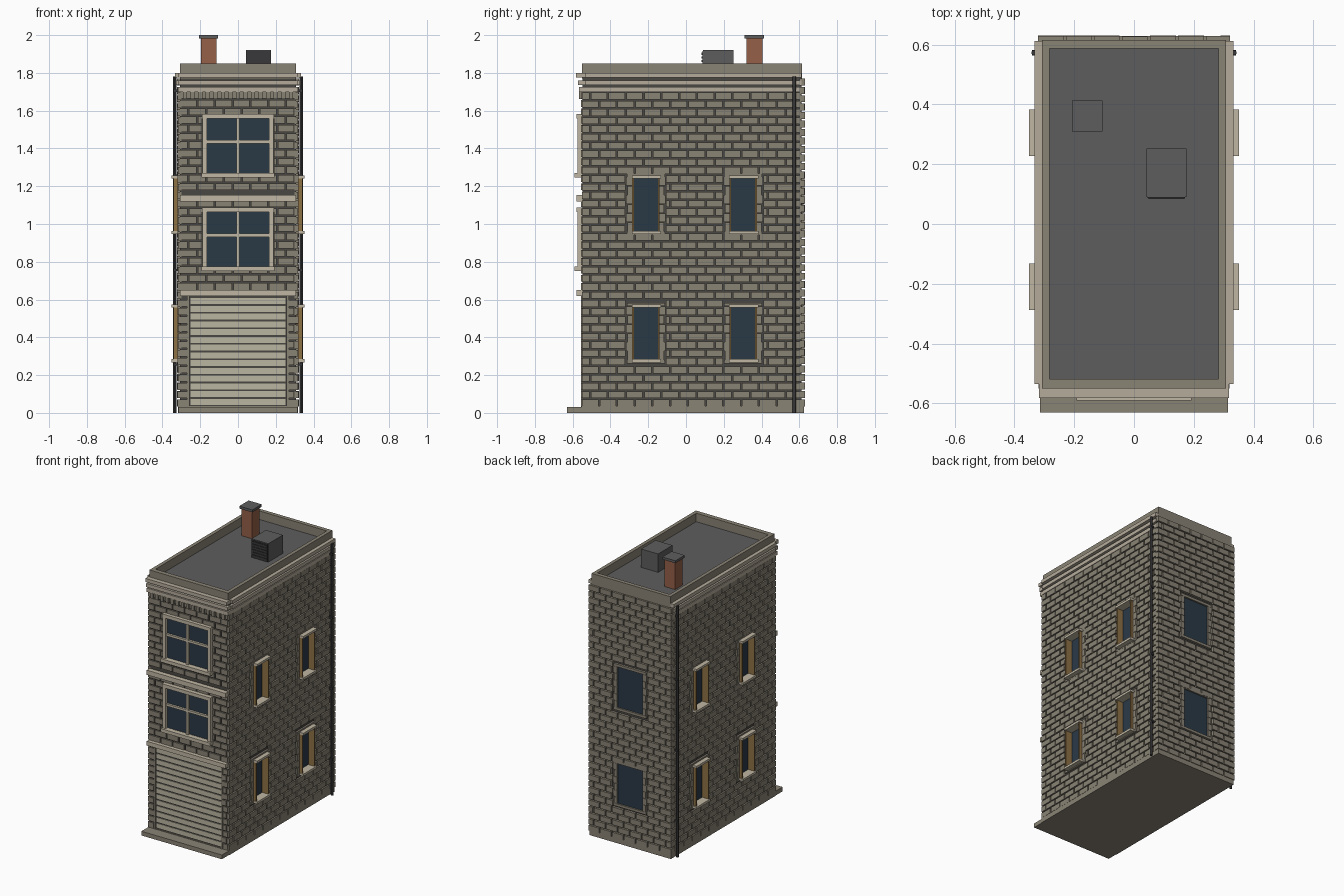
import bpy, bmesh, random
from mathutils import Vector

random.seed(4)
if "Cube" in bpy.data.objects:
    bpy.data.objects.remove(bpy.data.objects["Cube"])


def material(name, *rgb):
    m = bpy.data.materials.new(name)
    m.use_nodes = True
    m.diffuse_color = (*rgb, 1)
    m.node_tree.nodes["Principled BSDF"].inputs["Base Color"].default_value = (*rgb, 1)
    return m


STONE = material("grey brown brick", .255, .228, .178)
MORTAR = material("dark mortar", .068, .064, .056)
TRIM = material("pale stone trim", .53, .475, .37)
CORNICE = material("cornice stone", .46, .41, .33)
DOOR = material("door cream", .50, .47, .36)
GLASS = material("dark blue glass", .023, .041, .062)
WOOD = material("brown wood", .27, .165, .06)
RED = material("red brick", .30, .115, .065)
ROOF = material("roof grey", .11, .11, .11)
IRON = material("dark iron", .04, .04, .043)


def boxes(name, mat, spans):
    """One object from many (x0, x1, y0, y1, z0, z1) boxes."""
    bm = bmesh.new()
    for x0, x1, y0, y1, z0, z1 in spans:
        lo, hi = Vector((x0, y0, z0)), Vector((x1, y1, z1))
        made = bmesh.ops.create_cube(bm, size=1)["verts"]
        for v in made:
            v.co = Vector(a * b for a, b in zip(v.co, hi - lo)) + (lo + hi) / 2
    me = bpy.data.meshes.new(name)
    bm.to_mesh(me)
    bm.free()
    me.materials.append(mat)
    ob = bpy.data.objects.new(name, me)
    bpy.context.collection.objects.link(ob)
    return ob


def on_wall(wall, u0, u1, d0, d1, z0, z1):
    """Box along a wall: u runs along it, d is distance outward."""
    if wall in ("left", "right"):
        s = 1 if wall == "left" else -1
        x0, x1 = sorted((s * d0, s * d1))
        return x0, x1, u0, u1, z0, z1
    s = 1 if wall == "back" else -1
    y0, y1 = sorted((s * d0, s * d1))
    return u0, u1, y0, y1, z0, z1


ROW, LENGTH, GAP = .0445, .094, .008


def brickwork(wall, u0, u1, z0, z1, d0, d1, holes):
    """Running bond, cut back around the holes."""
    spans, rows = [], round((z1 - z0) / ROW)
    step = (z1 - z0) / rows
    for r in range(rows):
        a, b = z0 + r * step + GAP / 2, z0 + (r + 1) * step - GAP / 2
        mid = (a + b) / 2
        u = u0 - (LENGTH / 2 if r % 2 else 0)
        while u < u1:
            pieces = [(max(u, u0), min(u + LENGTH - GAP, u1))]
            for h0, h1, k0, k1 in holes:
                if k0 < mid < k1:
                    pieces = [q for p, e in pieces
                              for q in ((p, min(e, h0)), (max(p, h1), e))]
            depth = d1 - random.uniform(0, .002)
            spans += [on_wall(wall, p, e, d0, depth, a, b)
                      for p, e in pieces if e - p > .008]
            u += LENGTH
    boxes(wall + "_bricks", STONE, spans)


LEVELS = ((.28, .565), (.96, 1.25))
SIDE = ((-.285, -.14), (.23, .375))

# Core with deep side window openings
core = boxes("wall_core", MORTAR, [(-.308, .308, -.547, .612, .02, 1.775)])
cutter = boxes("window_cutter", MORTAR, [
    on_wall(wall, u0, u1, .285, .34, z0, z1)
    for wall in ("left", "right") for u0, u1 in SIDE for z0, z1 in LEVELS])
cutter.hide_render = True
cut = core.modifiers.new("window_openings", "BOOLEAN")
cut.operation, cut.object, cut.solver = "DIFFERENCE", cutter, "EXACT"
bpy.context.view_layer.objects.active = core
bpy.ops.object.modifier_apply(modifier=cut.name)
bpy.data.objects.remove(cutter)

# Plinth and front step
boxes("plinth", STONE, [(-.318, .318, -.552, .624, 0, .036)])
boxes("front_step", STONE, [(-.315, .315, -.63, -.55, 0, .03)])


def surround(wall, u0, u1, z0, z1, d0, d1):
    """Stone blocks of alternating width around a window."""
    spans, n = [], 6
    h = (z1 - z0) / n
    for i in range(n):
        w = .032 if i % 2 else .024
        for a, b in ((u0 - w, u0), (u1, u1 + w)):
            spans.append(on_wall(wall, a, b, d0, d1, z0 + i * h + .001, z0 + (i + 1) * h - .001))
    for z in (z0 - .018, z1):
        spans.append(on_wall(wall, u0 - .028, u1 + .028, d0, d1, z, z + .018))
    boxes(wall + "_window_surround", STONE, spans)


# Side and back windows
side_holes, back_holes = [], []
for z0, z1 in LEVELS:
    for u0, u1 in SIDE:
        side_holes.append((u0 - .034, u1 + .034, z0 - .015, z1 + .015))
        for wall in ("left", "right"):
            surround(wall, u0, u1, z0, z1, .3, .321)
            boxes(wall + "_window_glass", GLASS, [on_wall(wall, u0, u1, .28, .294, z0, z1)])
            boxes(wall + "_window_jambs", WOOD,
                  [on_wall(wall, a, a + .009, .286, .342, z0, z1) for a in (u0, u1 - .009)])
            boxes(wall + "_window_sill_and_head", TRIM,
                  [on_wall(wall, u0 - .002, u1 + .008, .286, .352, z, z + .016)
                   for z in (z0 - .012, z1 - .008)])
    back_holes.append((-.134, .134, z0 - .015, z1 + .015))
    surround("back", -.1, .1, z0, z1, .605, .628)
    boxes("back_window_glass", GLASS, [on_wall("back", -.1, .1, .6, .617, z0, z1)])

# Brick walls
FRONT_WINDOWS = ((.76, 1.085), (1.255, 1.58))
front_holes = [(-.19, .19, a, b) for a, b in FRONT_WINDOWS]
front_holes += [(-.27, .27, 0, .63), (-.4, .4, .62, .65), (-.4, .4, 1.12, 1.155)]
for wall in ("left", "right"):
    brickwork(wall, -.55, .61, .03, 1.7, .3, .32, side_holes)
brickwork("back", -.322, .322, .03, 1.775, .6, .63, back_holes)
brickwork("front", -.306, .306, .03, 1.66, .54, .557, front_holes)

# Front windows
for z0, z1 in FRONT_WINDOWS:
    mid = (z0 + z1) / 2 + .018
    boxes("front_window_glass", GLASS, [on_wall("front", -.17, .17, .54, .553, z0, z1)])
    boxes("front_window_frame", TRIM, [
        on_wall("front", -.188, -.165, .54, .575, z0, z1),
        on_wall("front", .165, .188, .54, .575, z0, z1),
        on_wall("front", -.19, .19, .54, .58, z1 - .022, z1 + .003),
        on_wall("front", -.192, .192, .54, .59, z0 - .01, z0 + .014),
        on_wall("front", -.008, .008, .54, .568, z0, z1),
        on_wall("front", -.165, .165, .54, .568, mid - .008, mid + .008)])

# Belt courses and dentils
boxes("belt_courses", TRIM, [on_wall("front", -.308, .308, .54, .581, a, b)
                             for a, b in ((.62, .65), (1.12, 1.153))])
boxes("dentil_band", STONE, [on_wall("front", -.306, .306, .54, .555, 1.664, 1.7)])
boxes("dentils", STONE, [on_wall("front", x - .011, x + .011, .54, .567, 1.662, 1.7)
                         for x in (-.28 + i * .04 for i in range(15))])

# Roller door with slats and stone guides
boxes("roller_door_slats", DOOR, [on_wall("front", -.252, .252, .54, .551, z, z + .031)
                                  for z in (.043 + i * .041 for i in range(14))])
boxes("roller_door_guides", STONE, [on_wall("front", x - .006, x + .006, .54, .556, .03, .62)
                                    for x in (-.263, .263)])

# Stepped cornice on the front and sides
for z0, z1, side, front in ((1.698, 1.725, .321, .566), (1.735, 1.76, .327, .572),
                            (1.775, 1.8, .333, .582)):
    boxes("front_cornice", CORNICE, [(-.318, .318, -front, -.53, z0, z1)])
    boxes("side_cornice", CORNICE, [(s * side if s < 0 else .29, side if s > 0 else -.29,
                                     -.535, .612, z0, z1) for s in (-1, 1)])

# Parapet around the flat roof
boxes("parapet", STONE, [(-.308, -.283, -.55, .615, 1.77, 1.85),
                         (.283, .308, -.55, .615, 1.77, 1.85),
                         (-.283, .283, -.55, -.518, 1.77, 1.85),
                         (-.283, .283, .587, .615, 1.77, 1.85)])
boxes("flat_roof", ROOF, [(-.285, .285, -.52, .59, 1.77, 1.79)])

# Chimney and roof vent
boxes("chimney", RED, [(-.197, -.115, .32, .404, 1.785, 1.988)])
boxes("chimney_cap", ROOF, [(-.207, -.105, .31, .414, 1.983, 2)])
boxes("roof_vent", ROOF, [(.042, .175, .09, .252, 1.785, 1.92)])
boxes("vent_panel", IRON, [(.046, .171, .087, .092, 1.79, 1.915)])
boxes("vent_louvres", IRON, [(.048, .169, .083, .092, z, z + .012)
                             for z in (1.8 + i * .019 for i in range(6))])

# Downpipes with brackets near the back corners
for s in (-1, 1):
    bpy.ops.mesh.primitive_cylinder_add(vertices=12, radius=.0085, depth=1.78,
                                        location=(s * .335, .573, .89))
    pipe = bpy.context.object
    pipe.name = "downpipe"
    pipe.data.materials.append(IRON)
    bpy.ops.object.shade_smooth_by_angle()
    boxes("pipe_brackets", IRON, [(s * .328 - .013, s * .328 + .013, .563, .583, z, z + .012)
                                  for z in (.25, .75, 1.25, 1.7)])
